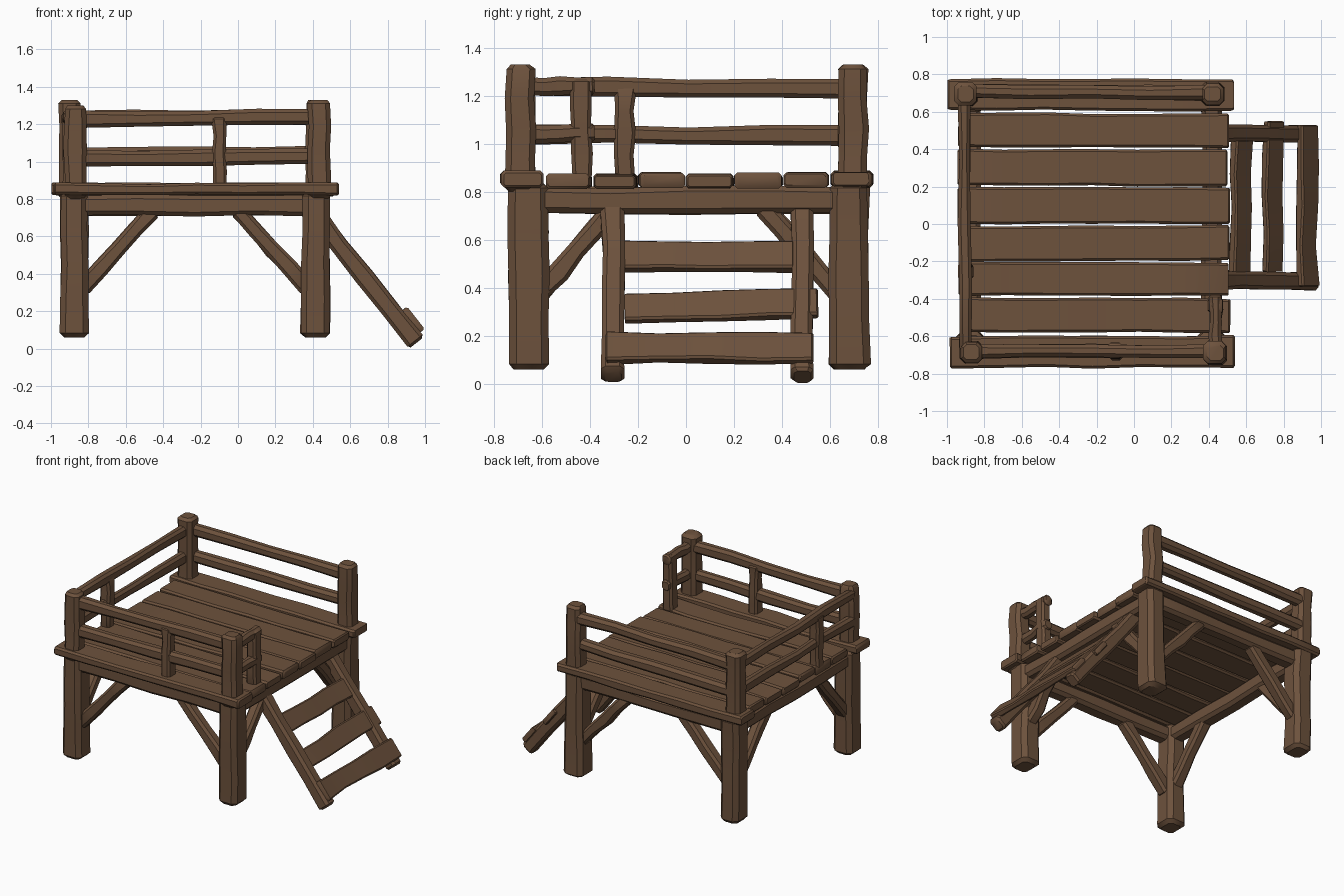
import bpy
import random
from mathutils import Vector

random.seed(7)

cube = bpy.data.objects.get("Cube")
if cube:
    bpy.data.objects.remove(cube, do_unlink=True)

# One weathered timber colour
wood = bpy.data.materials.new("brown_wood")
wood.use_nodes = True
COLOUR = (0.153, 0.084, 0.046, 1)
wood.diffuse_color = COLOUR
wood.node_tree.nodes["Principled BSDF"].inputs["Base Color"].default_value = COLOUR


def timber(name, start, end, width, height, up=(0, 0, 1), taper=1.0, chamfer=0.2,
           wobble=0.004, rings=5):
    """Hand-hewn timber from start to end: chamfered section, eased ends, slight wobble."""
    start, end = Vector(start), Vector(end)
    along = (end - start).normalized()
    side = along.cross(Vector(up)).normalized()
    top = side.cross(along)
    length = (end - start).length
    ease = min(width, height) * 0.15
    cut = min(width, height) * chamfer
    stations = [(0, ease)] + [(ease + (length - 2 * ease) * i / (rings - 1), 0)
                              for i in range(rings)] + [(length, ease)]
    verts, faces = [], []
    for dist, inset in stations:
        scale = 1 + (taper - 1) * dist / length
        w = width / 2 * scale - inset + random.uniform(-wobble, wobble)
        h = height / 2 * scale - inset + random.uniform(-wobble, wobble)
        c = cut * (0.7 if inset else 1)
        mid = start + along * dist
        if not inset:
            mid += (side + top) * random.uniform(-wobble, wobble)
        section = [(w, c - h), (w, h - c), (w - c, h), (c - w, h),
                   (-w, h - c), (-w, c - h), (c - w, -h), (w - c, -h)]
        verts += [mid + side * u + top * v for u, v in section]
    n = 8
    last = len(stations) - 1
    for r in range(last):
        for k in range(n):
            j = (k + 1) % n
            faces.append((r * n + k, r * n + j, r * n + n + j, r * n + n + k))
    faces.append(tuple(reversed(range(n))))
    faces.append(tuple(range(last * n, last * n + n)))
    mesh = bpy.data.meshes.new(name)
    mesh.from_pydata(verts, [], faces)
    mesh.materials.append(wood)
    mesh.shade_smooth()
    mesh.set_sharp_from_angle(angle=0.6)
    obj = bpy.data.objects.new(name, mesh)
    bpy.context.collection.objects.link(obj)
    return obj


LEFT, RIGHT, FRONT, BACK = -0.875, 0.415, -0.655, 0.68
Y_AXIS = (0, 1, 0)

# Legs, and slimmer rail posts above the deck
posts = {"front_left": (LEFT, FRONT, -0.87, -0.685, 1.30),
         "front_right": (RIGHT, FRONT, 0.435, -0.69, 1.33),
         "back_left": (LEFT, BACK, -0.9, 0.695, 1.33),
         "back_right": (RIGHT, BACK, 0.42, 0.695, 1.33)}
for corner, (x, y, px, py, top_z) in posts.items():
    timber(corner + "_leg", (x, y, 0.06), (x, y, 0.84), 0.155, 0.17, Y_AXIS, 0.95)
    timber(corner + "_post", (px, py, 0.8), (px, py, top_z), 0.122, 0.122, Y_AXIS, 0.97)

# Frame beams under the deck
for name, y in (("front", FRONT), ("back", BACK)):
    timber(name + "_beam", (LEFT, y, 0.765), (RIGHT, y, 0.765), 0.11, 0.11)
for name, x in (("left", LEFT), ("right", RIGHT)):
    timber(name + "_beam", (x, FRONT, 0.765), (x, BACK, 0.765), 0.11, 0.11)

# Diagonal braces from each leg to both neighbouring beams
for x, sx in ((LEFT, 1), (RIGHT, -1)):
    for y, sy in ((FRONT, 1), (BACK, -1)):
        timber("brace_along_x", (x + sx * 0.04, y, 0.32), (x + sx * 0.42, y, 0.74),
               0.085, 0.085)
        timber("brace_along_y", (x, y + sy * 0.04, 0.37), (x, y + sy * 0.36, 0.74),
               0.085, 0.085)

# Deck planks: seven edges give six inner boards, with longer boards front and back
edges = [-0.585, -0.39, -0.2, -0.005, 0.2, 0.403, 0.595]
for i, (y0, y1) in enumerate(zip(edges, edges[1:])):
    y = (y0 + y1) / 2
    z = 0.848 + random.uniform(-0.008, 0.004)
    x0 = -0.93 + random.uniform(-0.015, 0.01)
    x1 = 0.508 + random.uniform(-0.01, 0.008)
    skew = random.uniform(-0.004, 0.004)
    timber(f"deck_plank_{i + 1}", (x0, y - skew, z), (x1, y + skew, z),
           y1 - y0 - 0.01, 0.06, wobble=0.003, rings=7)
timber("front_edge_plank", (-0.985, -0.685, 0.853), (0.54, -0.68, 0.853), 0.17, 0.065, rings=7)
timber("back_edge_plank", (-0.998, 0.692, 0.855), (0.535, 0.687, 0.855), 0.17, 0.065, rings=7)

# Railings: two rails on the front, back and left, and a short return beside the stairs
for level, z in (("top", 1.232), ("middle", 1.035)):
    drop = -0.015 if level == "middle" else 0
    timber(f"front_{level}_rail", (-0.86, -0.68, z - 0.005 + drop), (0.43, -0.68, z + 0.008 + drop),
           0.07, 0.085, chamfer=0.28)
    timber(f"back_{level}_rail", (-0.89, 0.71, z), (0.42, 0.7, z + 0.008),
           0.075, 0.08, chamfer=0.28)
    timber(f"left_{level}_rail", (-0.9, -0.67, z + 0.006), (-0.91, 0.69, z - 0.004),
           0.062, 0.078, chamfer=0.28)
    timber(f"return_{level}_rail", (0.436, -0.67, z + 0.006), (0.436, -0.38, z + 0.01),
           0.068, 0.078, chamfer=0.28)

# Balusters
for name, x, y, top_z in (("front", -0.1, -0.68, 1.24), ("left", -0.9, -0.255, 1.24),
                          ("return", 0.436, -0.435, 1.27)):
    timber(name + "_baluster", (x, y, 0.85), (x, y, top_z), 0.075, 0.085, Y_AXIS)

# Leaning stairs: two stringers with treads lying along the slope
stair_top, stair_foot = Vector((0.4, 0, 0.735)), Vector((0.953, 0, 0.03))
slope = (stair_foot - stair_top).normalized()
normal = Vector((-slope.z, 0, slope.x))
for name, y in (("front", -0.303), ("back", 0.485)):
    offset = Vector((0, y, 0))
    timber(name + "_stringer", stair_top + offset, stair_foot + offset, 0.095, 0.1)

treads = [("lower", 0.925, 0.15, -0.335, 0.53, 0.0),
          ("middle", 0.745, 0.325, -0.255, 0.55, 0.012),
          ("upper", 0.57, 0.53, -0.27, 0.45, 0.0)]
for name, x, z, y0, y1, tilt in treads:
    timber(name + "_tread", (x, y0, z - tilt), (x, y1, z + tilt), 0.145, 0.045,
           up=normal, wobble=0.005)
